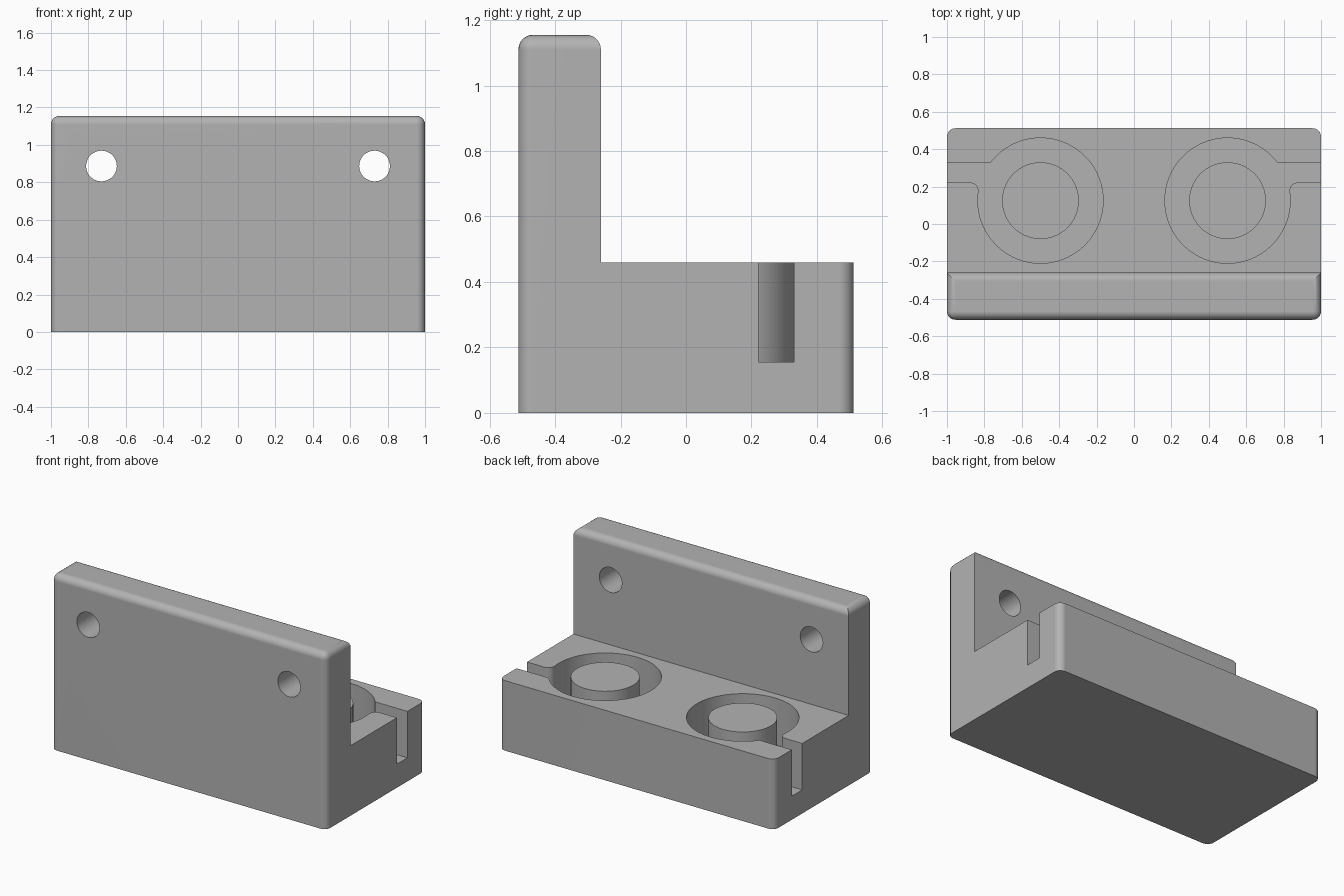
import bpy, bmesh
from math import sin, cos, atan2, asin, sqrt, pi, radians
from mathutils import Vector, Matrix

if "Cube" in bpy.data.objects:
    bpy.data.objects.remove(bpy.data.objects["Cube"], do_unlink=True)

HALF_W, FRONT, BACK, WALL_BACK = 1.0, -0.512, 0.512, -0.26
TOP, DECK, FLOOR = 1.155, 0.46, 0.155
ROUND = 0.045
POCKET_X, POCKET_Y, POCKET_R, POST_R = 0.5, 0.125, 0.335, 0.205
SLOT_LOW, SLOT_HIGH = 0.222, 0.33

grey = bpy.data.materials.new("plain grey")
grey.use_nodes = True
colour = (0.45, 0.45, 0.45, 1)
grey.diffuse_color = colour
grey.node_tree.nodes["Principled BSDF"].inputs["Base Color"].default_value = colour


def to_object(name, bm):
    bmesh.ops.recalc_face_normals(bm, faces=bm.faces)
    mesh = bpy.data.meshes.new(name)
    bm.to_mesh(mesh)
    bm.free()
    mesh.materials.append(grey)
    obj = bpy.data.objects.new(name, mesh)
    bpy.context.collection.objects.link(obj)
    return obj


def prism(points, offset):
    """Extrude a flat outline of 3D points along an offset."""
    bm = bmesh.new()
    face = bm.faces.new([bm.verts.new(p) for p in points])
    result = bmesh.ops.extrude_face_region(bm, geom=[face], use_keep_orig=True)
    verts = [g for g in result["geom"] if isinstance(g, bmesh.types.BMVert)]
    bmesh.ops.translate(bm, verts=verts, vec=offset)
    return bm


def arc(cx, cy, r, start, end, steps):
    return [(cx + r * cos(start + (end - start) * i / steps),
             cy + r * sin(start + (end - start) * i / steps)) for i in range(steps + 1)]


# L-shaped body with rounded top rim and rounded upright corners
profile = [(FRONT, 0), (BACK, 0), (BACK, DECK), (WALL_BACK, DECK), (WALL_BACK, TOP), (FRONT, TOP)]
bm = prism([(-HALF_W, y, z) for y, z in profile], Vector((2 * HALF_W, 0, 0)))


def rounded(edge):
    a, b = (v.co for v in edge.verts)
    on_top = min(a.z, b.z) > TOP - 0.01
    upright = abs(a.z - b.z) > 0.1
    outer = abs(a.y) > 0.5 and abs(b.y) > 0.5
    return on_top or (upright and outer)


bmesh.ops.bevel(bm, geom=[e for e in bm.edges if rounded(e)], offset=ROUND,
                segments=6, profile=0.5, affect='EDGES', clamp_overlap=True)
body = to_object("bracket_body", bm)

# Pocket outline: circle, small fillet, and slot running out of the side
fillet_y = SLOT_LOW - ROUND
fillet_dy = fillet_y - POCKET_Y
fillet_dx = sqrt((POCKET_R + ROUND) ** 2 - fillet_dy ** 2)
tangent = atan2(fillet_dy, fillet_dx)
corner = asin((SLOT_HIGH - POCKET_Y) / POCKET_R)
outline = arc(POCKET_X, POCKET_Y, POCKET_R, corner, 2 * pi + tangent, 72)
outline += arc(POCKET_X + fillet_dx, fillet_y, ROUND, pi + tangent, pi / 2, 8)
outline += [(HALF_W + 0.1, SLOT_LOW), (HALF_W + 0.1, SLOT_HIGH)]

cutters = []
for side, s in (("left", 1), ("right", -1)):
    cutters.append(to_object(side + "_pocket_cutter", prism(
        [(s * x, y, FLOOR) for x, y in outline], Vector((0, 0, 0.5)))))
    # Screw hole through the wall
    hole = [(x, -0.7, z) for x, z in arc(s * 0.73, 0.887, 0.082, 0, 2 * pi, 48)[:-1]]
    cutters.append(to_object(side + "_hole_cutter", prism(hole, Vector((0, 0.6, 0)))))

for cutter in cutters:
    cutter.hide_render = True
    cut = body.modifiers.new(cutter.name, 'BOOLEAN')
    cut.operation, cut.solver, cut.object = 'DIFFERENCE', 'EXACT', cutter

# Bake the cuts, then drop the helpers
bpy.context.view_layer.update()
baked = bpy.data.meshes.new_from_object(body.evaluated_get(bpy.context.evaluated_depsgraph_get()))
body.modifiers.clear()
body.data = baked
for cutter in cutters:
    bpy.data.objects.remove(cutter, do_unlink=True)

# Round posts standing in the pockets, flush with the deck
parts = [body]
for side, s in (("left", 1), ("right", -1)):
    bm = bmesh.new()
    base = FLOOR - 0.05
    bmesh.ops.create_cone(bm, cap_ends=True, segments=64, radius1=POST_R, radius2=POST_R,
                          depth=DECK - base,
                          matrix=Matrix.Translation((s * POCKET_X, POCKET_Y, (DECK + base) / 2)))
    parts.append(to_object(side + "_post", bm))

# Smooth curves, crisp edges, flat faces kept flat
bpy.ops.object.select_all(action='DESELECT')
for part in parts:
    part.select_set(True)
bpy.context.view_layer.objects.active = body
bpy.ops.object.shade_smooth_by_angle(angle=radians(30))
for part in parts:
    part.modifiers.new("flat_face_normals", 'WEIGHTED_NORMAL').keep_sharp = True
